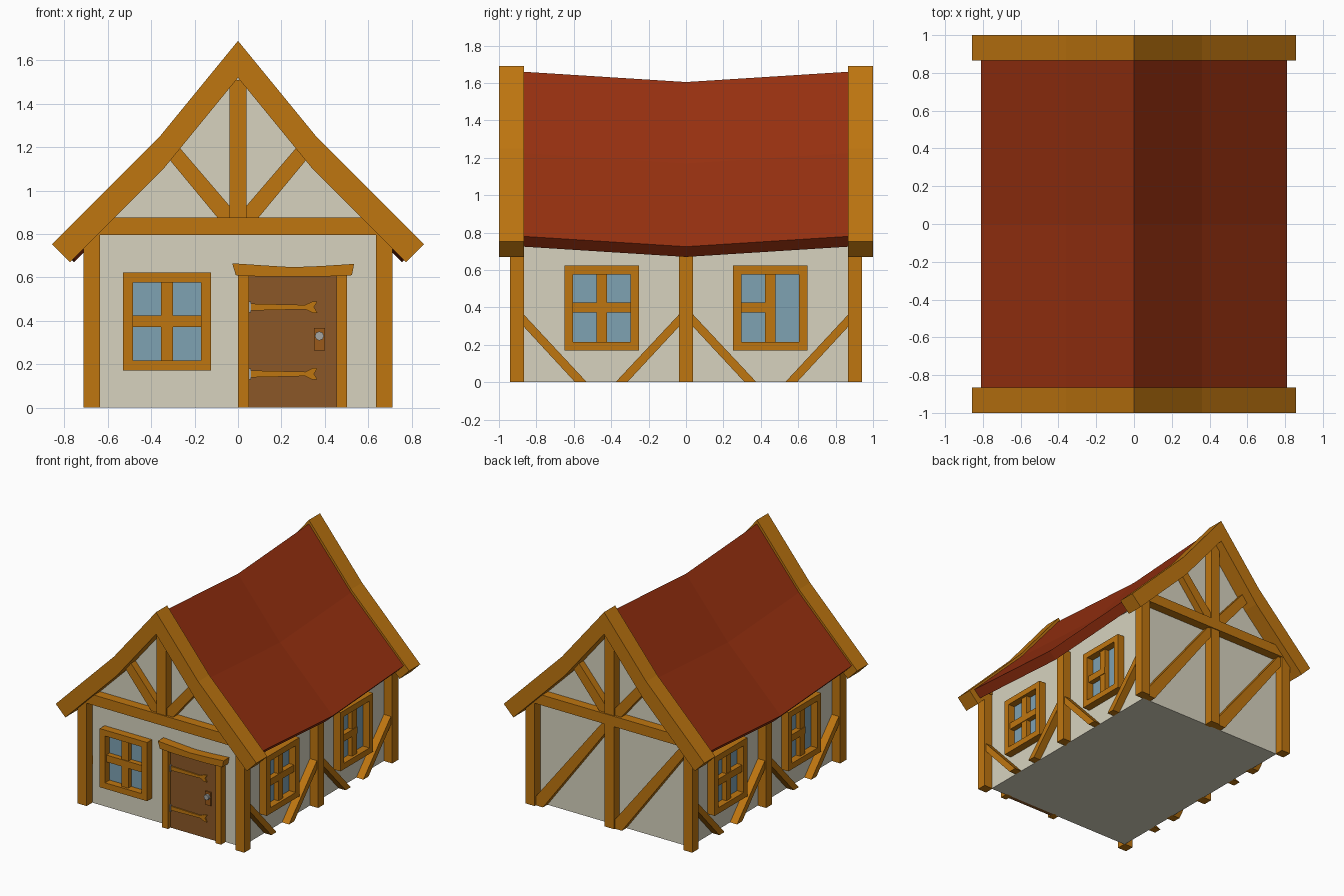
import bpy, bmesh, math
from mathutils import Matrix, Vector

if "Cube" in bpy.data.objects:
    bpy.data.objects.remove(bpy.data.objects["Cube"])


def material(name, rgb):
    m = bpy.data.materials.new(name)
    m.diffuse_color = (*rgb, 1)
    m.use_nodes = True
    m.node_tree.nodes["Principled BSDF"].inputs["Base Color"].default_value = m.diffuse_color
    return m


WOOD = material("timber", (0.52, 0.18, 0.005))
WALL = material("plaster", (0.68, 0.65, 0.52))
ROOF = material("red_roof", (0.31, 0.03, 0.005))
GLASS = material("blue_glass", (0.21, 0.36, 0.45))
DOOR = material("door_brown", (0.26, 0.097, 0.02))
PLATE = material("lock_brown", (0.33, 0.10, 0.01))
IRON = material("iron_grey", (0.38, 0.38, 0.36))

HX, HY = 0.64, 0.87                      # half size of the plaster body
FRONT, RIGHT, BACK, LEFT = 0, 1, 2, 3    # quarter turns about z
SIDE_NAME = ["front", "right", "back", "left"]


def loft(name, sections, mat, matrix=Matrix()):
    """Closed skin through equal-length rings of points."""
    bm = bmesh.new()
    rings = [[bm.verts.new(matrix @ Vector(p)) for p in s] for s in sections]
    n = len(rings[0])
    for a, b in zip(rings, rings[1:]):
        for i in range(n):
            j = (i + 1) % n
            bm.faces.new((a[i], a[j], b[j], b[i]))
    bm.faces.new(rings[0])
    bm.faces.new(rings[-1])
    bmesh.ops.recalc_face_normals(bm, faces=bm.faces)
    me = bpy.data.meshes.new(name)
    bm.to_mesh(me)
    bm.free()
    me.materials.append(mat)
    ob = bpy.data.objects.new(name, me)
    bpy.context.collection.objects.link(ob)
    return ob


def panel(name, side, pts, d0, d1, mat):
    """Outline (u, z) on one house side, spanning depths d0..d1 out of the wall."""
    base = HY if side in (FRONT, BACK) else HX
    turn = Matrix.Rotation(side * math.pi / 2, 4, 'Z')
    rings = [[(u, -(base + d), z) for u, z in pts] for d in (d0, d1)]
    return loft(SIDE_NAME[side] + "_" + name, rings, mat, turn)


def bar(name, side, u0, u1, z0, z1, d0, d1, mat=WOOD):
    return panel(name, side, [(u0, z0), (u1, z0), (u1, z1), (u0, z1)], d0, d1, mat)


def mirrored(half):
    """Half outline from centre outwards -> full outline (x=0 points kept once)."""
    return half + [(-x, z) for x, z in reversed(half) if x > 0]


def gable_band(outer, inner):
    """Closed band from a right-hand outer and inner line, mirrored in x."""
    out = [(-x, z) for x, z in reversed(outer[1:])] + outer
    inn = inner[::-1] + [(-x, z) for x, z in inner[1:]]
    return out + inn


def window(side, cu, w, short_transom=False):
    z0, z1, t = 0.17, 0.623, 0.046
    a, b = cu - w / 2, cu + w / 2
    bar("window_glass", side, a + t, b - t, z0 + t, z1 - t, -0.005, 0.004, GLASS)
    bar("window_jamb_a", side, a, a + t, z0, z1, -0.01, 0.06)
    bar("window_jamb_b", side, b - t, b, z0, z1, -0.01, 0.06)
    bar("window_sill", side, a + t, b - t, z0, z0 + t, -0.01, 0.06)
    bar("window_head", side, a + t, b - t, z1 - t, z1, -0.01, 0.06)
    bar("window_mullion", side, cu - 0.028, cu + 0.028, z0 + t, z1 - t, -0.01, 0.04)
    end = cu + 0.028 if short_transom else b - t
    bar("window_transom", side, a + t, end, 0.372, 0.425, -0.01, 0.045)


# Plaster body with gable ends
body = [(0, 1.53), (0.333, 1.13), (HX, 0.82), (HX, 0)]
ring = mirrored(body)
loft("plaster_body", [[(x, y, z) for x, z in ring] for y in (-HY, HY)], WALL)

# Sagging roof slab
slab = gable_band([(0, 1.66), (0.36, 1.225), (0.81, 0.78)],
                  [(0, 1.55), (0.333, 1.147), (0.755, 0.725)])
loft("roof", [[(x, y, z + dz) for x, z in slab]
              for y, dz in ((-0.87, 0), (0, -0.055), (0.87, 0))], ROOF)

# Bargeboards on both gables
board = gable_band([(0, 1.69), (0.36, 1.25), (0.857, 0.753)],
                   [(0, 1.52), (0.338, 1.107), (0.775, 0.67)])
for side in (FRONT, BACK):
    panel("bargeboard", side, board, -0.005, 0.13, WOOD)
    # Tie beam, king post and gable struts
    bar("tie_beam", side, -0.7, 0.7, 0.795, 0.875, -0.01, 0.072)
    bar("king_post", side, -0.04, 0.04, 0.87, 1.51, -0.01, 0.065)
    for s in (-1, 1):
        strut = [(0.09, 0.87), (0.33, 1.16), (0.275, 1.205), (0.035, 0.925), (0.035, 0.87)]
        panel("gable_strut", side, [(s * u, z) for u, z in strut], -0.01, 0.055, WOOD)
        # Corner posts
        bar("corner_post", side, s * 0.635, s * 0.712, 0, 0.81, -0.005, 0.07)

# Back wall: lower post and two parallel braces
bar("lower_post", BACK, -0.04, 0.04, 0, 0.8, -0.01, 0.065)
for shift in (0, 0.675):
    a, b = -0.635 + shift, -0.04 + shift
    panel("wall_brace", BACK, [(a, 0), (a + 0.06, 0), (b, 0.72), (b, 0.80),
                               (b - 0.02, 0.80), (a, 0.07)], -0.01, 0.055, WOOD)

# Long sides: middle post, corner braces, windows
for side in (RIGHT, LEFT):
    bar("middle_post", side, -0.037, 0.037, 0, 0.76, -0.01, 0.07)
    for s in (-1, 1):
        outer = [(0.87, 0.365), (0.53, 0), (0.593, 0), (0.87, 0.30)]
        inner = [(0.035, 0.365), (0.377, 0), (0.314, 0), (0.035, 0.30)]
        for pts in (outer, inner):
            panel("side_brace", side, [(s * u, z) for u, z in pts], -0.01, 0.06, WOOD)
        window(side, s * 0.45, 0.40, short_transom=(s == 1))

# Front window
window(FRONT, -0.328, 0.405)

# Door with frame and bent lintel
bar("door_leaf", FRONT, 0.05, 0.457, 0, 0.61, -0.005, 0.025, DOOR)
bar("door_jamb_a", FRONT, 0.0, 0.05, 0, 0.615, -0.01, 0.055)
bar("door_jamb_b", FRONT, 0.455, 0.503, 0, 0.615, -0.01, 0.055)
panel("door_lintel", FRONT, [(-0.027, 0.665), (-0.01, 0.61), (0.12, 0.603), (0.38, 0.603),
                             (0.525, 0.61), (0.535, 0.662), (0.38, 0.652), (0.25, 0.647),
                             (0.12, 0.655)], -0.01, 0.07, WOOD)

# Forked strap hinges with pins
for z in (0.463, 0.155):
    strap = [(0.055, -0.016), (0.31, -0.01), (0.345, -0.027), (0.366, -0.026), (0.35, 0),
             (0.366, 0.026), (0.345, 0.027), (0.31, 0.01), (0.055, 0.016)]
    panel("hinge_strap", FRONT, [(u, z + v) for u, v in strap], 0.02, 0.034, WOOD)
    bar("hinge_pin", FRONT, 0.05, 0.06, z - 0.025, z + 0.025, 0.02, 0.04, IRON)

# Lock plate, round knob and key slot
bar("lock_plate", FRONT, 0.35, 0.40, 0.262, 0.366, 0.02, 0.034, PLATE)
knob = [(0.375 + 0.021 * math.cos(i * math.pi / 4), 0.33 + 0.021 * math.sin(i * math.pi / 4))
        for i in range(8)]
panel("door_knob", FRONT, knob, 0.03, 0.055, IRON)
